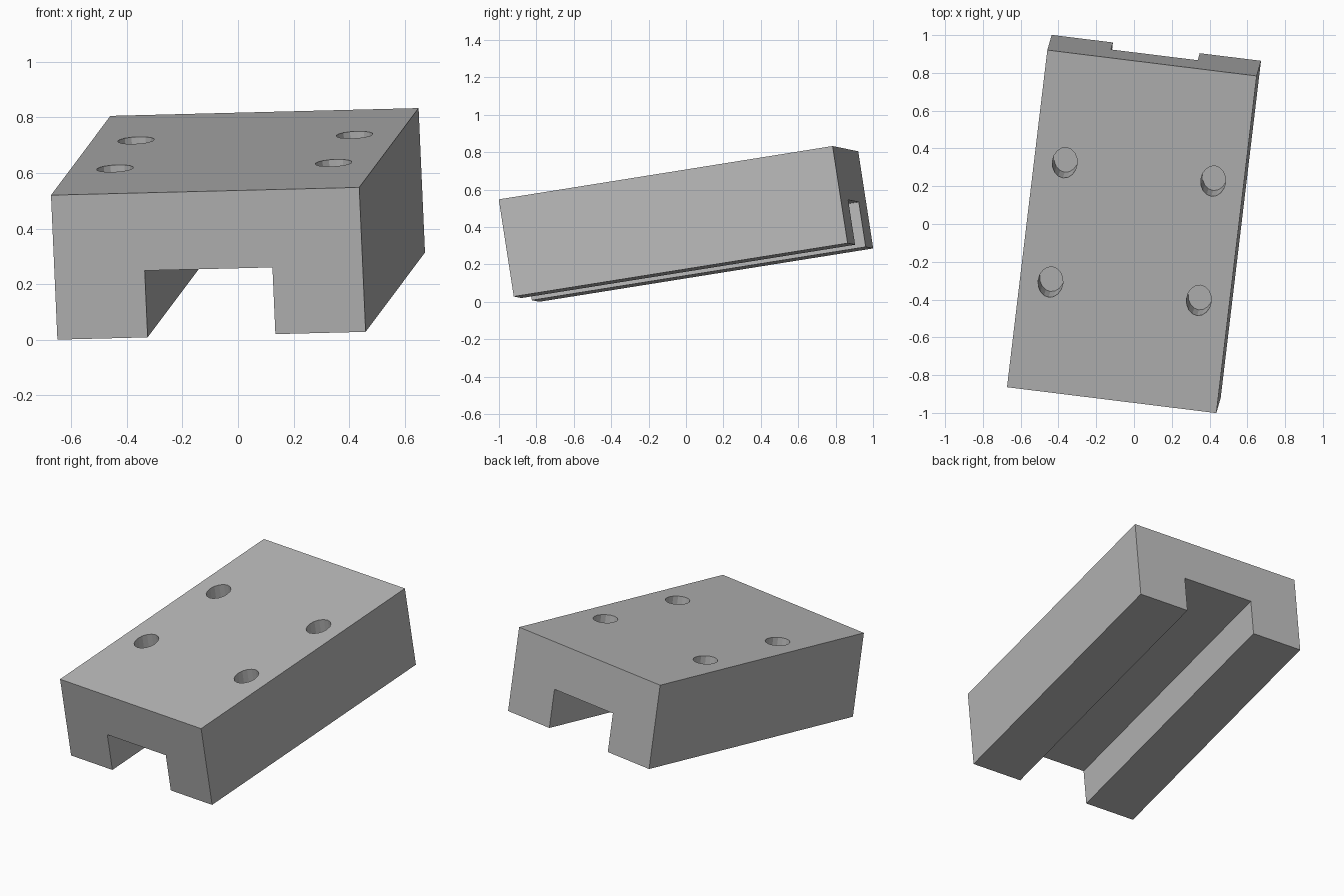
import bpy, bmesh
from mathutils import Matrix, Vector

cube = bpy.data.objects.get("Cube")
if cube:
    bpy.data.objects.remove(cube, do_unlink=True)

WIDTH, LENGTH, HEIGHT = 1.117, 1.82, 0.526
SLOT_WIDTH, SLOT_HEIGHT = 0.463, 0.243
HOLE_X, HOLE_Y, HOLE_DEPTH = 0.396, 0.322, 0.2
HOLE_RADII = (0.066, 0.082)

# Tilted frame of the block
across = Vector((1.108, -0.137, 0.028)).normalized()
along = Vector((0.21, 1.785, 0.285))
along = (along - across * along.dot(across)).normalized()
frame = Matrix((across, along, across.cross(along))).transposed().to_4x4()
frame.translation = (0, 0, 0.417)

grey = bpy.data.materials.new("plain grey")
grey.use_nodes = True
grey.diffuse_color = (0.48, 0.48, 0.48, 1)
grey.node_tree.nodes["Principled BSDF"].inputs["Base Color"].default_value = grey.diffuse_color


def make_object(name, bm):
    bmesh.ops.recalc_face_normals(bm, faces=bm.faces)
    mesh = bpy.data.meshes.new(name)
    bm.to_mesh(mesh)
    bm.free()
    mesh.materials.append(grey)
    obj = bpy.data.objects.new(name, mesh)
    bpy.context.collection.objects.link(obj)
    obj.matrix_world = frame
    return obj


# Channel block: mirrored half profile, extruded from front to back
half = [(SLOT_WIDTH / 2, SLOT_HEIGHT), (SLOT_WIDTH / 2, 0), (WIDTH / 2, 0), (WIDTH / 2, HEIGHT)]
profile = half + [(-x, z) for x, z in reversed(half)]
bm = bmesh.new()
face = bm.faces.new([bm.verts.new((x, -LENGTH / 2, z - HEIGHT / 2)) for x, z in profile])
extruded = bmesh.ops.extrude_face_region(bm, geom=[face], use_keep_orig=True)
new_verts = [g for g in extruded["geom"] if isinstance(g, bmesh.types.BMVert)]
bmesh.ops.translate(bm, verts=new_verts, vec=(0, LENGTH, 0))
block = make_object("channel_block", bm)

# Four blind oval holes in the top
bm = bmesh.new()
for sx in (-1, 1):
    for sy in (-1, 1):
        place = Matrix.Translation((sx * HOLE_X, sy * HOLE_Y, HEIGHT / 2))
        size = Matrix.Diagonal((*HOLE_RADII, HOLE_DEPTH, 1))
        bmesh.ops.create_cone(bm, cap_ends=True, segments=16, radius1=1, radius2=1,
                              depth=2, matrix=place @ size)
cutter = make_object("hole_cutter", bm)
cutter.hide_render = True

cut = block.modifiers.new("holes", "BOOLEAN")
cut.operation = "DIFFERENCE"
cut.solver = "EXACT"
cut.object = cutter
bpy.context.view_layer.objects.active = block
block.select_set(True)
bpy.ops.object.modifier_apply(modifier=cut.name)
bpy.data.objects.remove(cutter, do_unlink=True)
